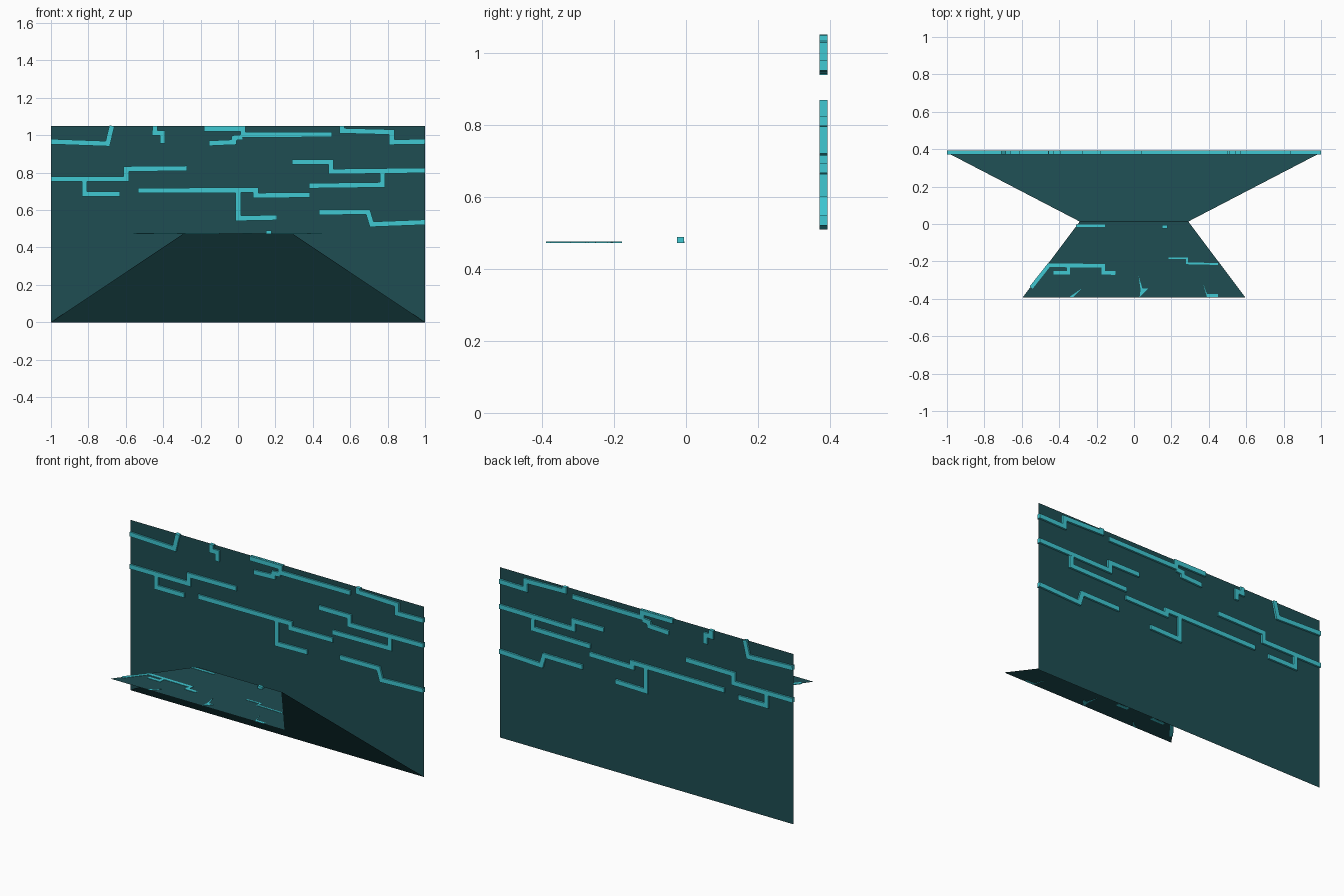
import bpy, bmesh
from mathutils import Vector

if "Cube" in bpy.data.objects:
    bpy.data.objects.remove(bpy.data.objects["Cube"])


def material(name, rgb):
    m = bpy.data.materials.new(name)
    m.diffuse_color = (*rgb, 1)
    m.use_nodes = True
    m.node_tree.nodes["Principled BSDF"].inputs["Base Color"].default_value = m.diffuse_color
    return m


DARK = material("dark_teal", (0.013, 0.075, 0.085))
LIGHT = material("bright_cyan", (0.05, 0.58, 0.65))
WALL_Y, DECK_Z = 0.382, 0.475


def finish(name, bm, mat):
    me = bpy.data.meshes.new(name)
    bm.to_mesh(me)
    bm.free()
    ob = bpy.data.objects.new(name, me)
    bpy.context.collection.objects.link(ob)
    me.materials.append(mat)
    return ob


def sheet(name, pts):
    bm = bmesh.new()
    bm.faces.new([bm.verts.new(p) for p in pts])
    return finish(name, bm, DARK)


def outline(path, width):
    """Mitred ribbon outline around a 2D polyline."""
    pts = [Vector(p) for p in path]
    dirs = [(b - a).normalized() for a, b in zip(pts, pts[1:])]
    left, right = [], []
    for i, p in enumerate(pts):
        a, b = dirs[max(i - 1, 0)], dirs[min(i, len(dirs) - 1)]
        na, nb = Vector((-a.y, a.x)), Vector((-b.y, b.x))
        off = (na + nb) * (width / 2 / (1 + na.dot(nb)))
        left.append(p + off)
        right.append(p - off)
    return left + right[::-1]


def prism(bm, shape, place, low, high):
    """Closed solid between two depths, from a 2D outline."""
    a = [bm.verts.new(place(p[0], p[1], low)) for p in shape]
    b = [bm.verts.new(place(p[0], p[1], high)) for p in shape]
    n = len(shape)
    bm.faces.new(a[::-1])
    bm.faces.new(b)
    for i in range(n):
        j = (i + 1) % n
        bm.faces.new((a[i], a[j], b[j], b[i]))


def on_wall(u, v, d):
    return (u, d, v)


def on_deck(u, v, d):
    return (u, v, d)


def panel(name, shapes, place, low, high):
    bm = bmesh.new()
    for s in shapes:
        prism(bm, s, place, low, high)
    bmesh.ops.recalc_face_normals(bm, faces=bm.faces)
    return finish(name, bm, LIGHT)


# Thin sheets: back wall, sloping underside and front platform
sheet("back_wall", [(-1, WALL_Y, 0), (1, WALL_Y, 0), (1, WALL_Y, 1.05), (-1, WALL_Y, 1.05)])
sheet("slope", [(-1, WALL_Y, 0), (1, WALL_Y, 0), (0.29, 0.013, DECK_Z), (-0.29, 0.013, DECK_Z)])
sheet("platform", [(-0.595, -0.392, DECK_Z), (0.595, -0.392, DECK_Z),
                   (0.29, 0.013, DECK_Z), (-0.29, 0.013, DECK_Z)])

# Circuit-like strips running through the wall
wall_paths = [
    [(-1, 0.966), (-0.697, 0.955), (-0.674, 1.05)],
    [(-0.46, 1.012), (-0.404, 1.012), (-0.404, 0.957)],
    [(-0.444, 1.05), (-0.444, 1.0)],
    [(-0.182, 1.035), (0.027, 1.035), (0.027, 1.002), (0.503, 1.004)],
    [(0.025, 0.99), (-0.02, 0.986), (-0.022, 0.963), (-0.155, 0.957)],
    [(0.556, 1.05), (0.556, 1.024), (0.822, 1.017), (0.822, 0.963), (1, 0.966)],
    [(-1, 0.766), (-0.597, 0.766), (-0.597, 0.82), (-0.273, 0.823)],
    [(-0.821, 0.755), (-0.821, 0.686), (-0.63, 0.686)],
    [(-0.535, 0.704), (0.095, 0.707), (0.095, 0.678), (0.385, 0.681)],
    [(0.001, 0.7), (0.001, 0.556), (0.209, 0.56)],
    [(0.289, 0.857), (0.497, 0.857), (0.497, 0.806), (1, 0.812)],
    [(0.772, 0.795), (0.772, 0.735), (0.38, 0.73)],
    [(0.433, 0.588), (0.695, 0.59), (0.715, 0.524), (1, 0.535)],
]
panel("wall_strips", [outline(p, 0.028) for p in wall_paths], on_wall, 0.372, 0.393)

# Flatter strips on the platform, with slivers at its front edge
deck_paths = [
    [(-0.55, -0.34), (-0.455, -0.22), (-0.165, -0.224), (-0.165, -0.26), (-0.1, -0.262)],
    [(-0.35, -0.225), (-0.35, -0.26), (-0.43, -0.26)],
    [(0.185, -0.183), (0.283, -0.183), (0.283, -0.21), (0.45, -0.214)],
    [(-0.31, -0.01), (-0.155, -0.01)],
]
slivers = [
    [(0.025, -0.28), (0.045, -0.345), (0.075, -0.345), (0.03, -0.39), (0.035, -0.35)],
    [(0.37, -0.32), (0.39, -0.375), (0.45, -0.375), (0.45, -0.39), (0.39, -0.39)],
    [(-0.345, -0.39), (-0.28, -0.345), (-0.325, -0.39)],
]
widths = [0.02, 0.018, 0.01, 0.012]
panel("platform_strips", [outline(p, w) for p, w in zip(deck_paths, widths)] + slivers,
      on_deck, 0.473, 0.477)

# Small stud by the platform's back edge
panel("stud", [[(0.15, -0.025), (0.18, -0.025), (0.18, -0.006), (0.15, -0.006)]],
      on_deck, 0.473, 0.49)
